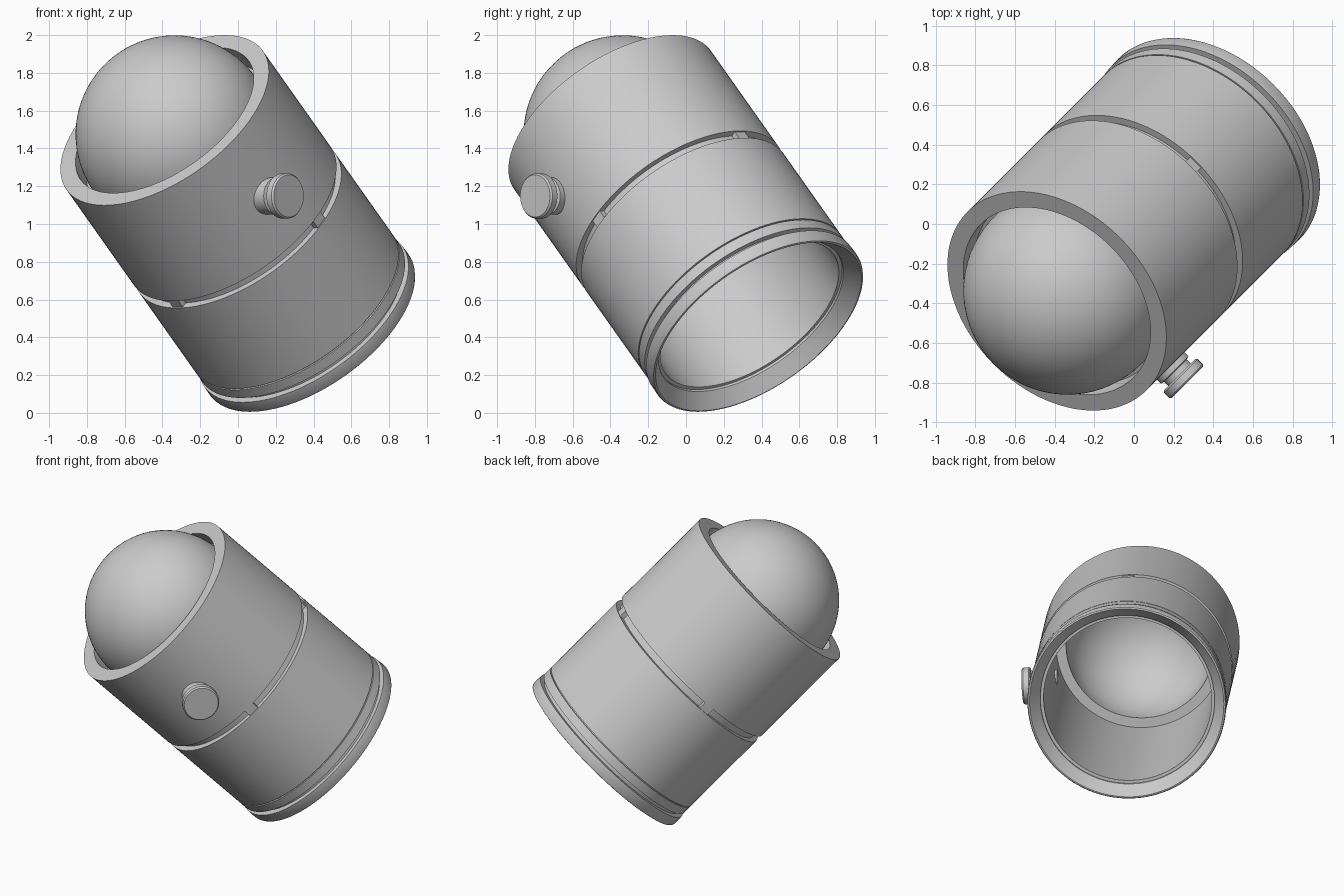
import bpy, bmesh, math
from mathutils import Matrix, Vector

if "Cube" in bpy.data.objects:
    bpy.data.objects.remove(bpy.data.objects["Cube"])

# Tilted frame: local z runs along the tube, local x is horizontal
s = math.sqrt(0.5)
e1, e2, n = Vector((s, -s, 0)), Vector((.5, .5, s)), Vector((-.5, -.5, s))
FRAME = Matrix.Translation((0, 0, 1)) @ Matrix((e1, e2, n)).transposed().to_4x4()


def finish(name, bm, local):
    bmesh.ops.remove_doubles(bm, verts=bm.verts, dist=1e-5)
    bmesh.ops.transform(bm, matrix=FRAME @ local, verts=bm.verts)
    bmesh.ops.recalc_face_normals(bm, faces=bm.faces)
    me = bpy.data.meshes.new(name)
    bm.to_mesh(me)
    bm.free()
    ob = bpy.data.objects.new(name, me)
    bpy.context.collection.objects.link(ob)
    bpy.ops.object.select_all(action='DESELECT')
    ob.select_set(True)
    bpy.context.view_layer.objects.active = ob
    bpy.ops.object.shade_smooth_by_angle(angle=math.radians(30))
    return ob


def lathe(name, profile, segs=96, closed=True, local=Matrix()):
    """Spin (radius, height) points around local z."""
    bm = bmesh.new()
    vs = [bm.verts.new((r, 0, h)) for r, h in profile]
    pairs = list(zip(vs, vs[1:])) + ([(vs[-1], vs[0])] if closed else [])
    es = [bm.edges.new(p) for p in pairs]
    bmesh.ops.spin(bm, geom=vs + es, cent=(0, 0, 0), axis=(0, 0, 1),
                   angle=2 * math.pi, steps=segs)
    return finish(name, bm, local)


R, BORE = .637, .545

# Hollow tube with a middle groove, thin seam, base groove and countersunk rim
lathe("tube_body", [
    (BORE, .777), (R, .777), (R, .06), (.6, .06), (.6, .008), (R, .008),
    (R, -.597), (.625, -.597), (.625, -.605), (R, -.605),
    (R, -.665), (.607, -.665), (.607, -.692), (.643, -.692), (.645, -.755),
    (.64, -.766), (.63, -.769), (.565, -.689), (.565, -.675), (BORE, -.675)])

# Four small bridges across the middle groove
for i in range(4):
    bm = bmesh.new()
    bmesh.ops.create_cube(bm, size=1)
    bmesh.ops.scale(bm, vec=(.05, .075, .054), verts=bm.verts)
    finish("groove_tab", bm, Matrix.Rotation(i * math.pi / 2, 4, 'Z')
           @ Matrix.Translation((.605, 0, .034)))

# Hollow dome seated inside the top opening
def arc(r, c=.67, steps=24):
    return [(r * math.cos(a), c + r * math.sin(a))
            for a in (i * math.pi / 2 / steps for i in range(steps + 1))]

lathe("dome", [(.48, .64), (.55, .64), (.55, .66), (.525, .66)] + arc(.525)
      + arc(.48)[::-1], closed=True)

# Side button: collar, neck and cap, pointing sideways along local x
side = Matrix.Translation((0, -.16, .37)) @ Matrix.Rotation(math.pi / 2, 4, 'Y')
lathe("side_button", [
    (0, .525), (.098, .525), (.098, .665), (.08, .67), (.08, .7), (.112, .7),
    (.12, .708), (.12, .745), (.112, .755), (0, .755)],
    segs=48, closed=False, local=side)
